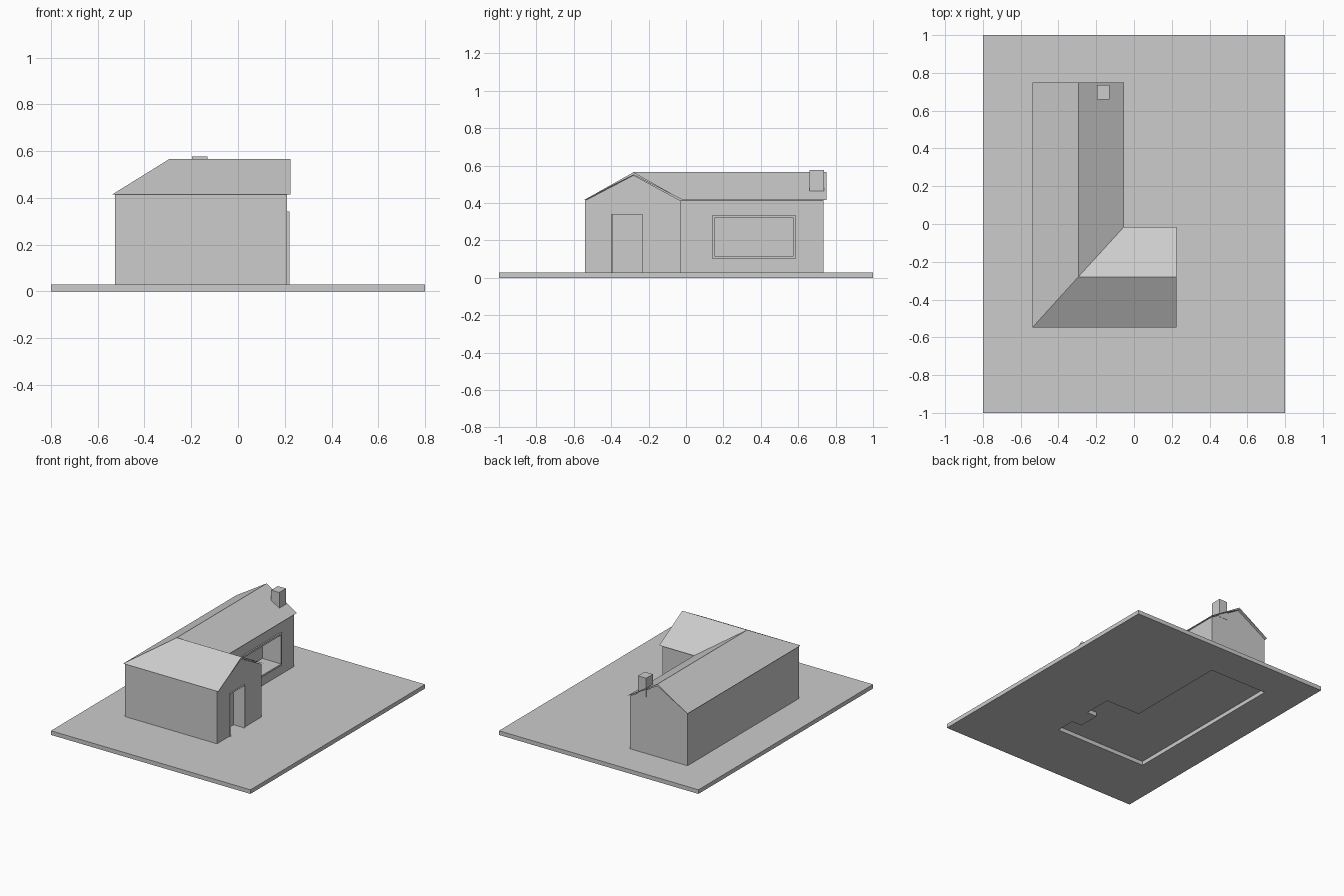
import bpy, bmesh

cube = bpy.data.objects.get("Cube")
if cube:
    bpy.data.objects.remove(cube)

GREY = 0.604
mat = bpy.data.materials.new("plain_grey")
mat.use_nodes = True
mat.diffuse_color = (GREY, GREY, GREY, 1)
mat.node_tree.nodes["Principled BSDF"].inputs["Base Color"].default_value = (GREY, GREY, GREY, 1)


def finish(name, bm):
    bmesh.ops.recalc_face_normals(bm, faces=bm.faces)
    me = bpy.data.meshes.new(name)
    bm.to_mesh(me)
    bm.free()
    ob = bpy.data.objects.new(name, me)
    bpy.context.collection.objects.link(ob)
    me.materials.append(mat)
    return ob


def add_prism(bm, outline, offset):
    """Extrude a closed outline of 3D points along an offset."""
    face = bm.faces.new([bm.verts.new(p) for p in outline])
    out = bmesh.ops.extrude_face_region(bm, geom=[face], use_keep_orig=True)
    verts = [g for g in out["geom"] if isinstance(g, bmesh.types.BMVert)]
    bmesh.ops.translate(bm, verts=verts, vec=offset)


def prism(name, outline, offset):
    bm = bmesh.new()
    add_prism(bm, outline, offset)
    return finish(name, bm)


def boxes(name, *ranges):
    """One object from boxes given as (x0, x1, y0, y1, z0, z1)."""
    bm = bmesh.new()
    for x0, x1, y0, y1, z0, z1 in ranges:
        base = [(x0, y0, z0), (x1, y0, z0), (x1, y1, z0), (x0, y1, z0)]
        add_prism(bm, base, (0, 0, z1 - z0))
    return finish(name, bm)


def cut(target, cutter):
    cutter.hide_render = True
    mod = target.modifiers.new("cut", "BOOLEAN")
    mod.operation = "DIFFERENCE"
    mod.solver = "EXACT"
    mod.object = cutter
    bpy.context.view_layer.objects.active = target
    bpy.ops.object.modifier_apply(modifier=mod.name)
    bpy.data.objects.remove(cutter)


# Main dimensions
GROUND, EAVE, RIDGE = 0.03, 0.415, 0.565
LEFT, MAIN_X, WING_X = -0.527, -0.065, 0.21
FRONT, WING_Y, BACK = -0.54, -0.03, 0.735
RX, RY = -0.295, -0.28            # ridge lines
DOOR = (-0.395, -0.235, 0.34)     # y0, y1, top
DOOR_BACK = 0.13
WIN = (0.142, 0.585, 0.10, 0.335)  # y0, y1, z0, z1

# Ground slab with a shallow footprint recess below
slab = boxes("ground_slab", (-0.8, 0.8, -1, 1, 0, GROUND))
foot = [(LEFT, FRONT), (WING_X, FRONT), (WING_X, DOOR[0]), (DOOR_BACK, DOOR[0]),
        (DOOR_BACK, DOOR[1]), (WING_X, DOOR[1]), (WING_X, WING_Y),
        (MAIN_X, WING_Y), (MAIN_X, BACK), (LEFT, BACK)]
cut(slab, prism("footprint_cutter", [(x, y, -0.1) for x, y in foot], (0, 0, 0.129)))

# L-shaped walls
plan = foot[:2] + foot[6:]
walls = prism("walls", [(x, y, GROUND - 0.001) for x, y in plan], (0, 0, EAVE - GROUND))

# Door alcove and window recess
cut(walls, boxes("door_cutter", (DOOR_BACK, 0.4, DOOR[0], DOOR[1], 0, DOOR[2])))
W = 0.013
cut(walls, boxes("window_cutter", (MAIN_X - 0.14, MAIN_X + 0.1, WIN[0] + W, WIN[1] - W,
                                   WIN[2] + W, WIN[3] - W)))

# Gable walls under the roof
APEX = RIDGE - 0.016
prism("wing_gable", [(RX, FRONT, EAVE - 0.002), (RX, WING_Y, EAVE - 0.002), (RX, RY, APEX)],
      (WING_X - RX, 0, 0))
prism("main_gable", [(LEFT, RY, EAVE - 0.002), (MAIN_X, RY, EAVE - 0.002), (RX, RY, APEX)],
      (0, BACK - RY, 0))


# Door surround and window frame
def frame(name, x0, x1, y0, y1, z0, z1, w, sill=True):
    bars = [(x0, x1, y0, y0 + w, z0, z1), (x0, x1, y1 - w, y1, z0, z1),
            (x0, x1, y0 + w, y1 - w, z1 - w, z1)]
    if sill:
        bars.append((x0, x1, y0 + w, y1 - w, z0, z0 + w))
    boxes(name, *bars)


frame("door_surround", WING_X - 0.02, WING_X + 0.01, DOOR[0] - 0.002, DOOR[1] + 0.002,
      GROUND, DOOR[2] + 0.002, 0.003, sill=False)
frame("window_frame", MAIN_X - 0.02, MAIN_X + 0.01, *WIN, W)

# Thin roof: hip at the front corner, valley at the inner corner
bm = bmesh.new()
x0, x1, xi, y0, y1, yi = -0.537, 0.225, -0.053, -0.547, 0.75, -0.015
eave = {k: bm.verts.new((x, y, EAVE)) for k, (x, y) in dict(
    A=(x0, y0), B=(x1, y0), E=(x1, yi), F=(xi, yi), G=(xi, y1), I=(x0, y1)).items()}
ridge = dict(C=(x1, RY), D=(RX, RY), H=(RX, y1))
skins = []
for z in (RIDGE, RIDGE - 0.014):
    skin = dict(eave)
    skin.update({k: bm.verts.new((*p, z)) for k, p in ridge.items()})
    skins.append(skin)
    for side in ("ABCD", "CEFD", "FGHD", "HIAD"):
        bm.faces.new([skin[k] for k in side])
for e, r in ("BC", "EC", "GH", "IH"):
    bm.faces.new([eave[e], skins[0][r], skins[1][r]])
finish("roof", bm)

# Chimney
boxes("chimney", (-0.197, -0.131, 0.66, 0.737, 0.44, 0.577))
